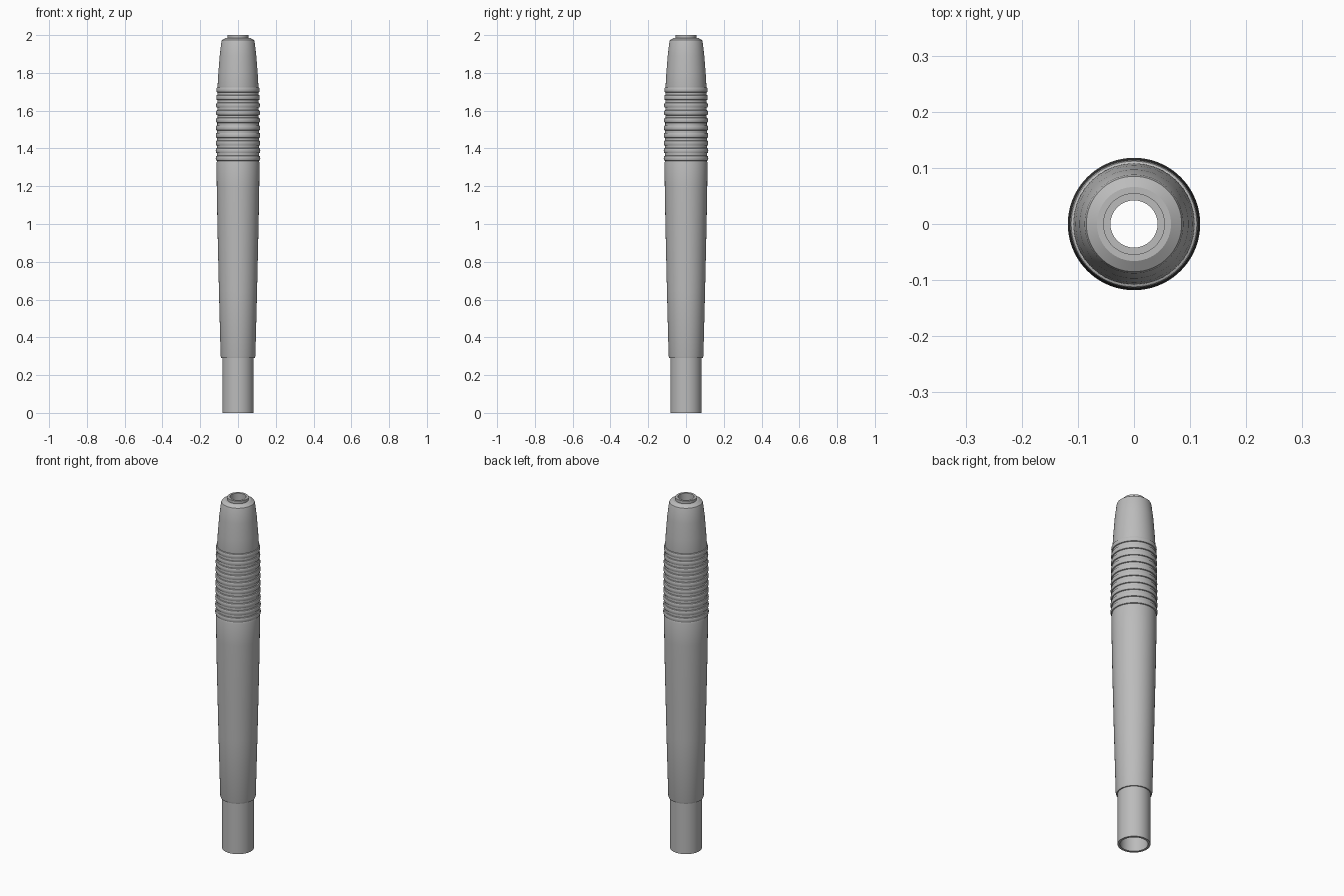
import bpy, bmesh, math

cube = bpy.data.objects.get("Cube")
if cube:
    bpy.data.objects.remove(cube, do_unlink=True)

SEGMENTS = 72

metal = bpy.data.materials.new("brushed grey metal")
metal.use_nodes = True
GREY = (0.5, 0.5, 0.5, 1)
metal.diffuse_color = GREY
metal.node_tree.nodes["Principled BSDF"].inputs["Base Color"].default_value = GREY


def lathe(name, profile):
    """Revolve a closed (radius, height) profile about the z axis."""
    bm = bmesh.new()
    rings = []
    for r, z in profile:
        ring = []
        for i in range(SEGMENTS):
            a = 2 * math.pi * i / SEGMENTS
            ring.append(bm.verts.new((r * math.cos(a), r * math.sin(a), z)))
        rings.append(ring)
    for k, low in enumerate(rings):
        high = rings[(k + 1) % len(rings)]
        for i in range(SEGMENTS):
            j = (i + 1) % SEGMENTS
            bm.faces.new((low[i], low[j], high[j], high[i]))
    bmesh.ops.recalc_face_normals(bm, faces=bm.faces)
    mesh = bpy.data.meshes.new(name)
    bm.to_mesh(mesh)
    bm.free()
    obj = bpy.data.objects.new(name, mesh)
    bpy.context.collection.objects.link(obj)
    mesh.materials.append(metal)
    bpy.ops.object.select_all(action='DESELECT')
    obj.select_set(True)
    bpy.context.view_layer.objects.active = obj
    bpy.ops.object.shade_smooth_by_angle(angle=math.radians(30))
    return obj


def grip_ribs(start, end, count):
    """Rounded ribs with narrow flat grooves, on a slightly barrelled grip."""
    points = []
    pitch = (end - start) / count
    steps = 6
    for n in range(count):
        base = start + n * pitch
        t = (n + 0.5) / count
        crest = 0.118 - 0.004 * t * t
        depth = 0.007
        for s in range(steps + 1):
            a = math.pi * s / steps
            z = base + pitch * (0.5 - 0.34 * math.cos(a))
            points.append((crest - depth + depth * math.sin(a) ** 0.6 if 0 < s < steps
                           else crest - depth, z))
    return points


# Shank, step and tapered lower barrel
lower = [(0.083, 0), (0.083, 0.29), (0.089, 0.29), (0.092, 0.30),
         (0.101, 0.65), (0.109, 1.0), (0.1125, 1.2), (0.1135, 1.325)]

# Tapered upper barrel, shoulder and neck
upper = [(0.108, 1.732), (0.104, 1.8), (0.097, 1.89), (0.088, 1.965),
         (0.085, 1.973), (0.066, 1.985), (0.055, 1.985), (0.055, 2.0)]

# Through bore, narrow at the neck and wide below
bore = [(0.042, 2.0), (0.042, 1.93), (0.070, 1.90), (0.070, 0)]

lathe("hollow_ribbed_handle", lower + grip_ribs(1.328, 1.73, 10) + upper + bore)
